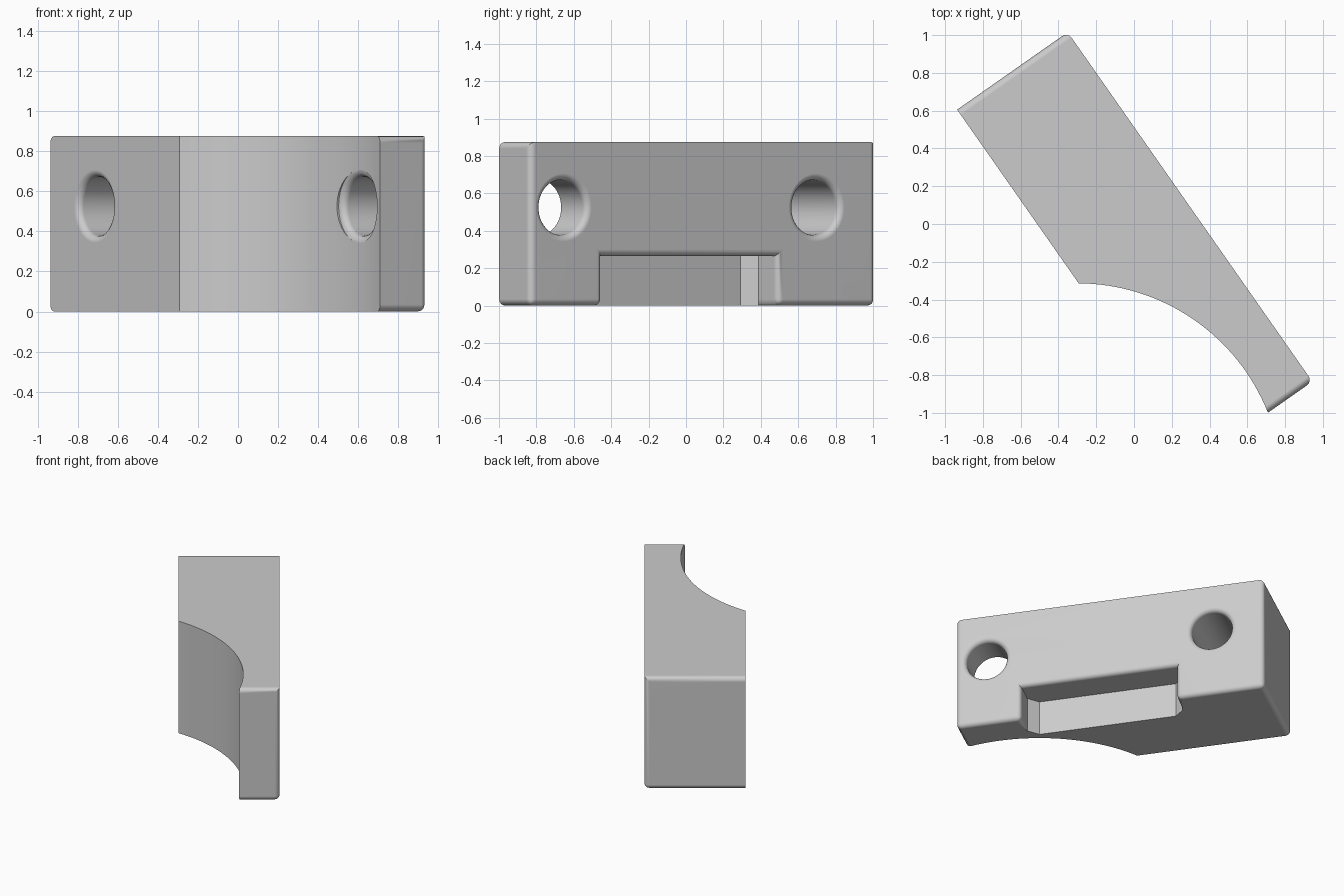
import bpy, bmesh, math
from mathutils import Matrix

default = bpy.data.objects.get("Cube")
if default:
    bpy.data.objects.remove(default, do_unlink=True)

# Sizes, in the block's own frame: u along its length, n towards its back face
U0, U1 = -1.033, 1.225
FRONT, BACK, TOP = -0.42, 0.295, 0.875
ARC_U, ARC_N, ARC_R = 0.975, -1.05, 1.087
MID, NOTCH_HALF, NOTCH_N, NOTCH_Z, CHAMFER = 0.18, 0.57, 0.05, 0.265, 0.07
HOLE_OFFSET, HOLE_Z, HOLE_R, FILLET = 0.825, 0.525, 0.147, 0.035

grey = bpy.data.materials.new("light_grey")
grey.use_nodes = True
grey.diffuse_color = (0.6, 0.6, 0.6, 1)
grey.node_tree.nodes["Principled BSDF"].inputs["Base Color"].default_value = grey.diffuse_color


def make_object(name, bm):
    bmesh.ops.recalc_face_normals(bm, faces=bm.faces)
    mesh = bpy.data.meshes.new(name)
    bm.to_mesh(mesh)
    bm.free()
    mesh.materials.append(grey)
    ob = bpy.data.objects.new(name, mesh)
    bpy.context.collection.objects.link(ob)
    return ob


def prism(name, outline, z0, z1):
    bm = bmesh.new()
    face = bm.faces.new([bm.verts.new((u, n, z0)) for u, n in outline])
    ext = bmesh.ops.extrude_face_region(bm, geom=[face])["geom"]
    verts = [g for g in ext if isinstance(g, bmesh.types.BMVert)]
    bmesh.ops.translate(bm, verts=verts, vec=(0, 0, z1 - z0))
    return make_object(name, bm)


def lathe_n(name, profile, u, z, sides=48):
    """Solid of revolution about an axis along n; profile is (radius, n)."""
    bm = bmesh.new()
    rings = []
    for r, n in profile:
        angles = [2 * math.pi * i / sides for i in range(sides)]
        rings.append([bm.verts.new((u + r * math.cos(a), n, z + r * math.sin(a))) for a in angles])
    for a, b in zip(rings, rings[1:]):
        for i in range(sides):
            j = (i + 1) % sides
            bm.faces.new((a[i], a[j], b[j], b[i]))
    bm.faces.new(rings[0])
    bm.faces.new(rings[-1])
    return make_object(name, bm)


def cut(ob, cutter):
    bpy.context.view_layer.objects.active = ob
    mod = ob.modifiers.new("cut", "BOOLEAN")
    mod.operation, mod.solver, mod.object = "DIFFERENCE", "EXACT", cutter
    bpy.ops.object.modifier_apply(modifier=mod.name)
    bpy.data.objects.remove(cutter, do_unlink=True)


# Block with a concave curved front
start = math.atan2(math.sqrt(ARC_R ** 2 - (U1 - ARC_U) ** 2), U1 - ARC_U)
end = math.pi - math.asin((FRONT - ARC_N) / ARC_R)
steps = 32
outline = [(U0, FRONT), (U0, BACK), (U1, BACK)]
for i in range(steps + 1):
    a = start + (end - start) * i / steps
    outline.append((ARC_U + ARC_R * math.cos(a), ARC_N + ARC_R * math.sin(a)))
block = prism("clamp_block", outline, 0, TOP)

# Notch under the back face, with chamfered inner corners
left, right = MID - NOTCH_HALF, MID + NOTCH_HALF
notch = [(left, BACK + 0.2), (left, NOTCH_N + CHAMFER), (left + CHAMFER, NOTCH_N),
         (right - CHAMFER, NOTCH_N), (right, NOTCH_N + CHAMFER), (right, BACK + 0.2)]
cut(block, prism("notch_cutter", notch, -0.2, NOTCH_Z))

# Rounded edges on the ends, the back face and the notch mouth
bm = bmesh.new()
bm.from_mesh(block.data)
bmesh.ops.remove_doubles(bm, verts=bm.verts, dist=1e-5)


def rounded(edge):
    p, q = (v.co for v in edge.verts)

    def both(axis, value):
        return abs(p[axis] - value) < 1e-3 and abs(q[axis] - value) < 1e-3

    upright = abs(p.z - q.z) > 0.01
    if both(0, U0) or both(0, U1):
        return not upright or both(1, BACK)
    if both(1, BACK):
        return not both(2, TOP)
    return both(2, 0) and (both(0, left) or both(0, right))


bmesh.ops.bevel(bm, geom=[e for e in bm.edges if rounded(e)], offset=FILLET,
                segments=4, profile=0.5, affect="EDGES", clamp_overlap=True)
bm.to_mesh(block.data)
bm.free()

# Two bolt holes with rounded mouths
for u in (MID - HOLE_OFFSET, MID + HOLE_OFFSET):
    drop = ARC_R ** 2 - (u - ARC_U) ** 2
    front = ARC_N + math.sqrt(drop) if u > MID else FRONT
    flare = [(HOLE_R + FILLET * (1 - math.cos(t)), FILLET * (1 - math.sin(t)))
             for t in (math.pi / 2 * k / 4 for k in range(5))]
    profile = [(HOLE_R + FILLET, front - 0.1)]
    profile += [(r, front + d) for r, d in reversed(flare)]
    profile += [(r, BACK - d) for r, d in flare]
    profile += [(HOLE_R + FILLET, BACK + 0.1)]
    cut(block, lathe_n("hole_cutter", profile, u, HOLE_Z))

# Turn the block into place and shade it
block.data.transform(Matrix.Rotation(math.radians(-55), 4, "Z"))
block.data.materials.clear()
block.data.materials.append(grey)
bpy.ops.object.select_all(action="DESELECT")
block.select_set(True)
bpy.context.view_layer.objects.active = block
bpy.ops.object.shade_smooth_by_angle(angle=math.radians(32))
weighted = block.modifiers.new("even_shading", "WEIGHTED_NORMAL")
weighted.keep_sharp = True
